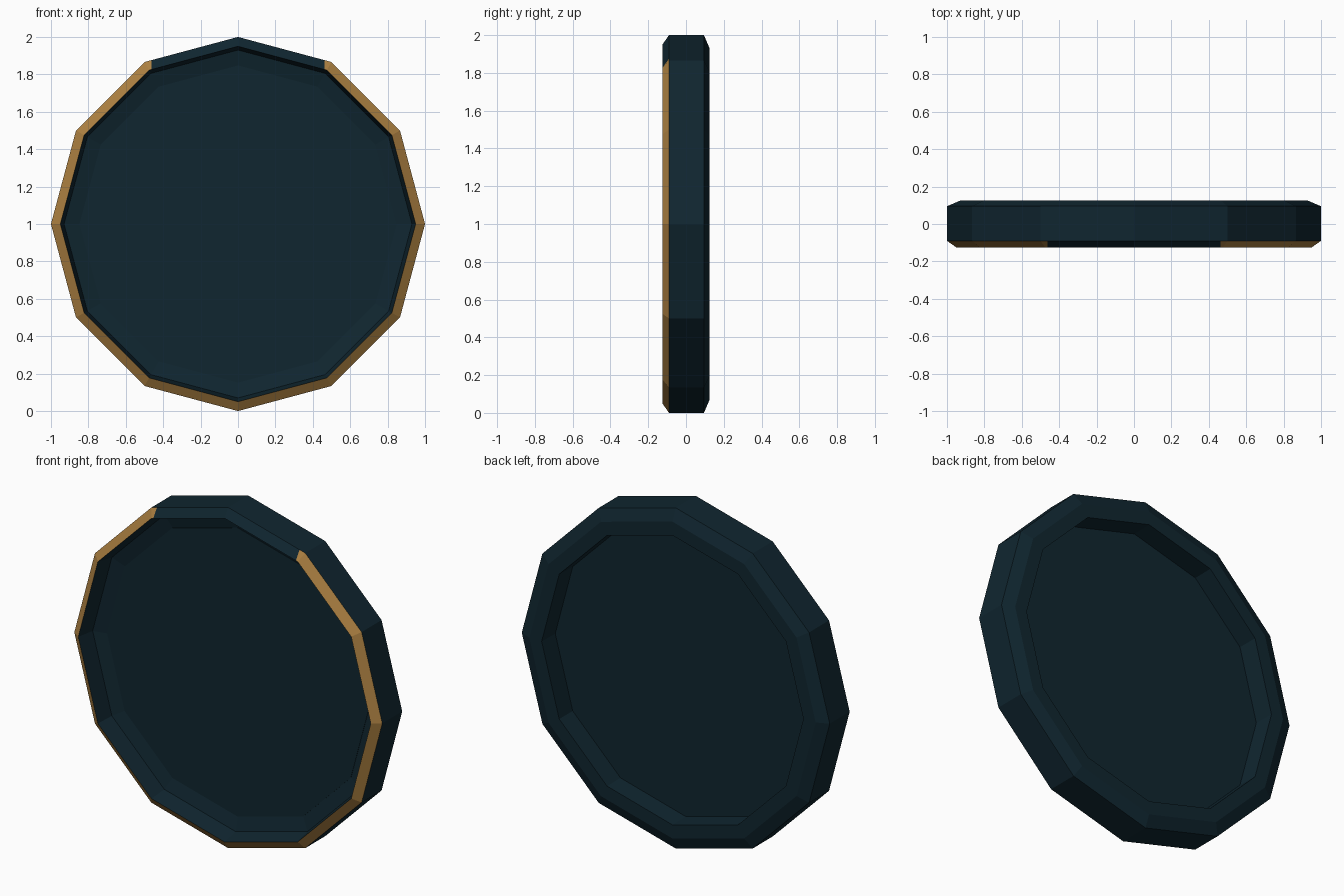
import bpy, bmesh, math

if "Cube" in bpy.data.objects:
    bpy.data.objects.remove(bpy.data.objects["Cube"])

SIDES = 12
CUT_X = 0.463      # half width of the gap in the painted trim
FRONT_BEVEL = 1    # index of the profile segment carrying the trim


def material(name, rgb):
    m = bpy.data.materials.new(name)
    m.diffuse_color = (*rgb, 1)
    m.use_nodes = True
    m.node_tree.nodes["Principled BSDF"].inputs["Base Color"].default_value = m.diffuse_color
    return m


dark = material("dark_navy", (0.005, 0.019, 0.029))
gold = material("bronze_trim", (0.41, 0.215, 0.053))


def finish(name, bm, mats):
    bmesh.ops.recalc_face_normals(bm, faces=bm.faces[:])
    me = bpy.data.meshes.new(name)
    bm.to_mesh(me)
    bm.free()
    for m in mats:
        me.materials.append(m)
    ob = bpy.data.objects.new(name, me)
    bpy.context.collection.objects.link(ob)
    return ob


def point(r, y, i):
    a = math.tau * i / SIDES
    return (r * math.cos(a), y, 1 + r * math.sin(a))


# Rim: closed (radius, depth) profile swept round twelve sides
profile = [(1.0, 0.095), (1.0, -0.09), (0.95, -0.125), (0.93, -0.02),
           (0.847, 0.0), (0.85, 0.125), (0.93, 0.125)]
n = len(profile)
bm = bmesh.new()
rings = [[bm.verts.new(point(r, y, i)) for r, y in profile] for i in range(SIDES)]
trim = []
for i in range(SIDES):
    a, b = rings[i], rings[(i + 1) % SIDES]
    for k in range(n):
        f = bm.faces.new((a[k], a[(k + 1) % n], b[(k + 1) % n], b[k]))
        if k == FRONT_BEVEL:
            f.material_index = 1

# Split the top trim faces just past the corners and leave the gap dark
for x in (-CUT_X, CUT_X):
    faces = [f for f in bm.faces if f.material_index == 1
             and f.calc_center_median().z > 1.85]
    geom = set(faces)
    for f in faces:
        geom.update(f.edges)
        geom.update(f.verts)
    bmesh.ops.bisect_plane(bm, geom=list(geom), plane_co=(x, 0, 0), plane_no=(1, 0, 0))
for f in bm.faces:
    c = f.calc_center_median()
    if f.material_index == 1 and c.z > 1.5 and abs(c.x) < CUT_X - 0.02:
        f.material_index = 0
finish("rim", bm, [dark, gold])

# Recessed centre plate, seen from both sides
bm = bmesh.new()
front = [bm.verts.new(point(0.848, -0.003, i)) for i in range(SIDES)]
back = [bm.verts.new(point(0.848, 0.003, i)) for i in range(SIDES)]
bm.faces.new(front)
bm.faces.new(back)
for i in range(SIDES):
    j = (i + 1) % SIDES
    bm.faces.new((front[i], front[j], back[j], back[i]))
finish("centre_plate", bm, [dark])
